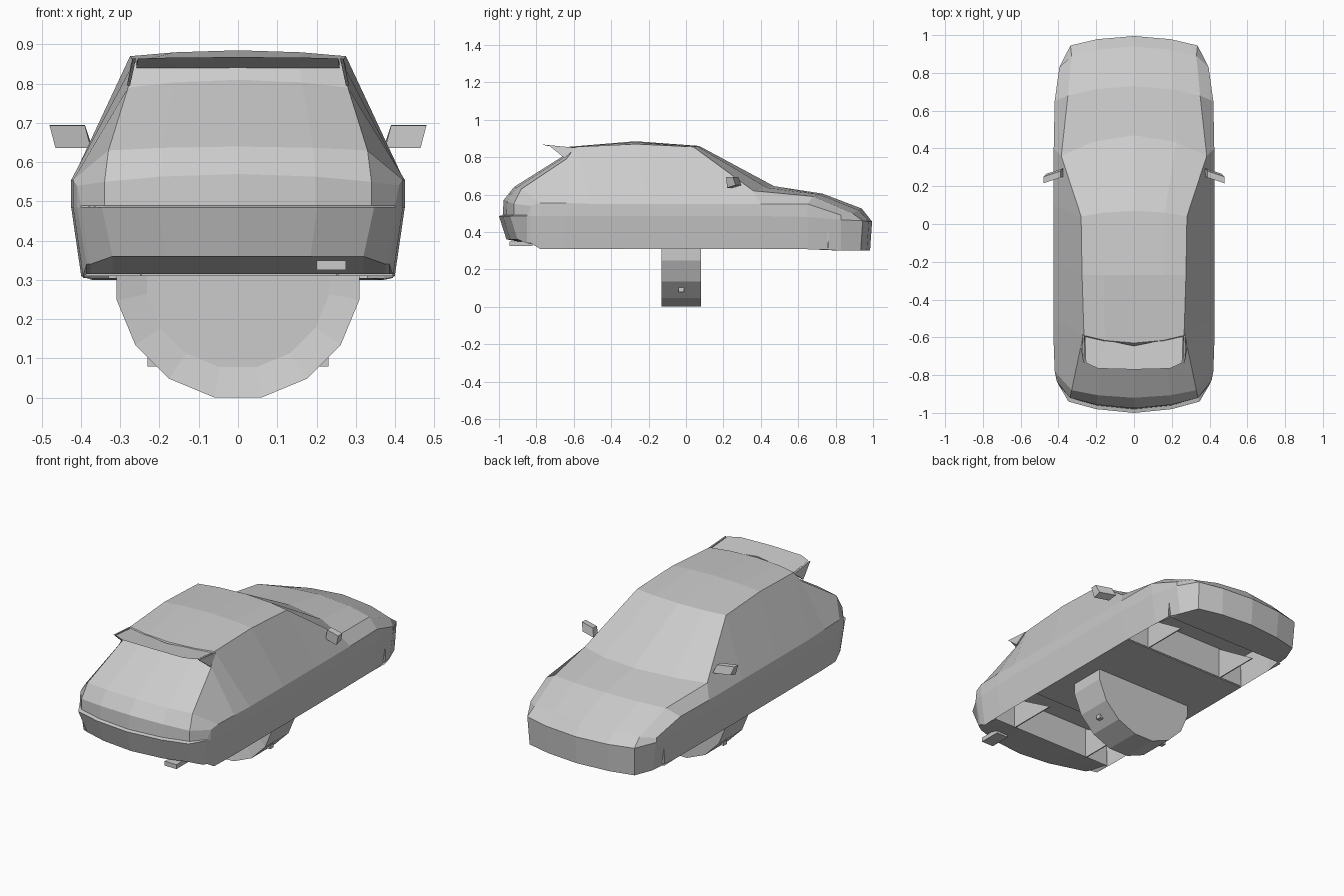
import bpy, bmesh, math
from mathutils import Vector, Matrix

cube = bpy.data.objects.get("Cube")
if cube:
    bpy.data.objects.remove(cube, do_unlink=True)

gray = bpy.data.materials.new("plain_gray")
gray.use_nodes = True
gray.diffuse_color = (0.6, 0.6, 0.6, 1)
gray.node_tree.nodes["Principled BSDF"].inputs["Base Color"].default_value = (0.6, 0.6, 0.6, 1)


def finish(name, bm, weld=True):
    """Turn a bmesh into a flat shaded object."""
    if weld:
        bmesh.ops.remove_doubles(bm, verts=bm.verts, dist=0.0005)
    bmesh.ops.recalc_face_normals(bm, faces=bm.faces)
    mesh = bpy.data.meshes.new(name)
    bm.to_mesh(mesh)
    bm.free()
    mesh.materials.append(gray)
    obj = bpy.data.objects.new(name, mesh)
    bpy.context.collection.objects.link(obj)
    return obj


def strip(bm, a, b):
    """Skin two point rows, on both sides of the centre plane."""
    for side in (1, -1):
        for i in range(len(a) - 1):
            quad = [a[i], a[i + 1], b[i + 1], b[i]]
            vs = [bm.verts.new((p[0] * side, p[1], p[2])) for p in quad]
            bm.faces.new(vs if side > 0 else vs[::-1])


def box(bm, lo, hi):
    size = [h - l for l, h in zip(lo, hi)]
    mid = [(h + l) / 2 for l, h in zip(lo, hi)]
    bmesh.ops.create_cube(bm, size=1, matrix=Matrix.Translation(mid) @ Matrix.Diagonal((*size, 1)))


def prism(bm, loop, shift):
    """Extrude a closed loop of points by a vector."""
    a = [bm.verts.new(p) for p in loop]
    b = [bm.verts.new(Vector(p) + Vector(shift)) for p in loop]
    bm.faces.new(a)
    bm.faces.new(b[::-1])
    for i in range(len(a)):
        j = (i + 1) % len(a)
        bm.faces.new((a[i], b[i], b[j], a[j]))


# lengthwise lines of the upper body, tail to nose
centre = [(0, y, z) for y, z in (
    (-.98, .49), (-.975, .57), (-.92, .64), (-.65, .81), (-.63, .855),
    (-.27, .885), (.07, .86), (.47, .645), (.73, .605), (.94, .525))]
edge = [(.34, -.92, .49), (.34, -.92, .55), (.33, -.88, .63), (.28, -.64, .79), (.265, -.59, .855),
        (.275, -.27, .87), (.28, .04, .855), (.385, .36, .62), (.35, .68, .59), (.33, .89, .5)]
shoulder = [(.4, -.85, .49), (.41, -.83, .54), (.42, -.78, .555), (.425, -.64, .555), (.425, -.5, .55),
            (.425, -.2, .55), (.425, .1, .55), (.425, .4, .55), (.42, .65, .55), (.395, .83, .49)]


def blend(t):
    return [(e[0] * t, c[1] + (e[1] - c[1]) * t * t, c[2] + (e[2] - c[2]) * t * t)
            for c, e in zip(centre, edge)]


mid = blend(0.58)
lines = [centre, mid, edge, shoulder]
body = bmesh.new()
for a, b in zip(lines, lines[1:]):
    strip(body, a, b)

# lower body: bumper ledge, sides and sill
rim = [l[0] for l in lines[:3]] + shoulder + [l[-1] for l in lines[2::-1]]
belt, sill = [], []
for i, (x, y, z) in enumerate(rim):
    front = max(0, (y - 0.6) / 0.4)
    tail, nose = i < 3, i > 12
    push = -0.02 if tail else 0.055 if nose else 0
    belt.append((x * 1.02 if tail or nose else x, y + push, 0.485 - 0.035 * front))
    low = 0.36 if tail else 0.34 if i < 5 else 0.31 - 0.01 * min(1, front * 2)
    sill.append((x * 0.94 if not nose else x, y + (0.02 if tail else push * 0.8), low))
strip(body, rim, belt)
strip(body, belt, sill)

# underside of the bumpers
BAY = {"rear": (-0.7, -0.34), "front": (0.42, 0.76)}
FLOOR = 0.31
tail_row, nose_row = sill[:6], sill[11:]
strip(body, tail_row, [(x, BAY["rear"][0], 0.315) for x, y, z in tail_row])
strip(body, nose_row, [(x, BAY["front"][1], 0.305) for x, y, z in nose_row])
finish("body_shell", body)

# floor pan and the open bays at both ends
floor = bmesh.new()
box(floor, (-.4, BAY["rear"][1], FLOOR), (.4, BAY["front"][0], 0.5))
finish("floor_pan", floor)

bays = bmesh.new()
for y0, y1 in BAY.values():
    box(bays, (-.4, y0, 0.49), (.4, y1, 0.5))
    for y in (y0, y1):
        box(bays, (-.395, y - .003, FLOOR + .005), (.395, y + .003, 0.49))
    for x in (-.25, .25):
        prism(bays, [(x, y0, FLOOR), (x, y1 - .06, FLOOR), (x, y0, 0.49)], (.006, 0, 0))
finish("wheel_bay_panels", bays, weld=False)

# rear wing with its end plates
wing = bmesh.new()
lead = [(0, -.645, .853), (.15, -.615, .85), (.26, -.585, .848)]
trail = [(0, -.77, .868), (.19, -.765, .866), (.255, -.735, .864)]
under = [(x, y, z - .012) for x, y, z in lead]
strip(wing, lead, trail)
strip(wing, under, trail)
strip(wing, lead, under)
finish("rear_wing", wing)

plates = bmesh.new()
for s in (1, -1):
    prism(plates, [(.26 * s, -.735, .864), (.275 * s, -.65, .795), (.265 * s, -.585, .85)], (.008 * s, 0, 0))
finish("wing_end_plates", plates)

# door mirrors
mirrors = bmesh.new()
for s in (1, -1):
    loop = [(.39, .245, .693), (.39, .28, .695), (.375, .295, .65), (.375, .25, .636)]
    prism(mirrors, [(x * s, y, z) for x, y, z in loop], (.09 * s, -.03, 0))
finish("door_mirrors", mirrors)

# large central drum below the floor, recessed on its rear face
drum = bmesh.new()
turn = Matrix.Translation((0, -.025, .31)) @ Matrix.Rotation(math.pi / 2, 4, 'X') @ Matrix.Rotation(math.pi / 16, 4, 'Z')
bmesh.ops.create_cone(drum, cap_ends=True, segments=16, radius1=.315, radius2=.315, depth=.21, matrix=turn)
drum.normal_update()
face = min(drum.faces, key=lambda f: f.calc_center_median().y)
bmesh.ops.inset_region(drum, faces=[face], thickness=.078, depth=0)
bmesh.ops.translate(drum, verts=face.verts, vec=(0, .02, 0))
finish("central_drum", drum)

# small lugs on the drum and the exhaust tip
lugs = bmesh.new()
for s in (1, -1):
    box(lugs, (.215 * s - .015, -.04, .08), (.215 * s + .015, -.01, .11))
finish("drum_lugs", lugs)

exhaust = bmesh.new()
box(exhaust, (.2, -.945, .325), (.275, -.82, .35))
finish("exhaust_tip", exhaust)
